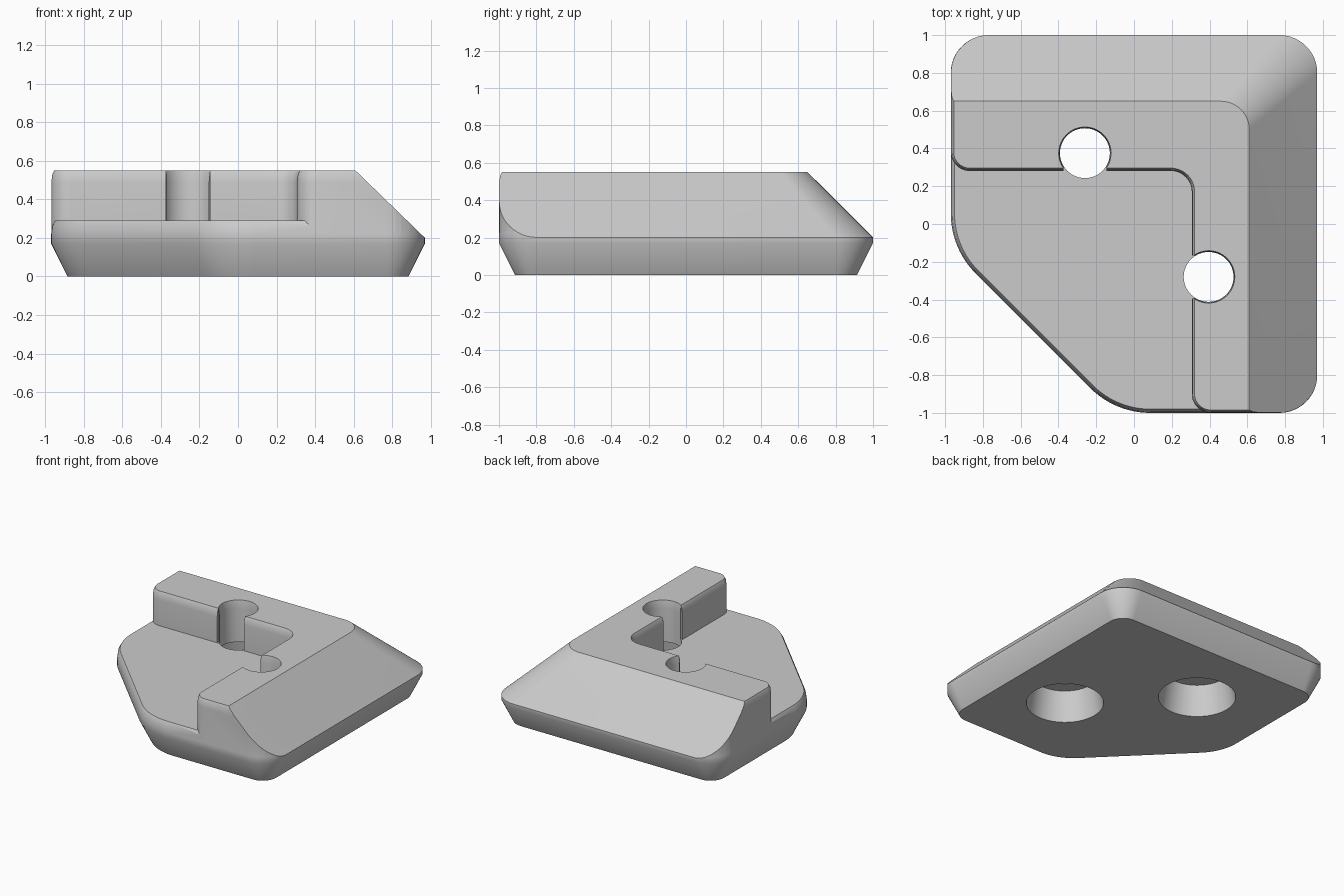
import bpy, bmesh, math
from mathutils import Vector, Matrix

if "Cube" in bpy.data.objects:
    bpy.data.objects.remove(bpy.data.objects["Cube"])

grey = bpy.data.materials.new("plain_grey")
grey.use_nodes = True
COLOUR = (0.6, 0.6, 0.6, 1)
grey.diffuse_color = COLOUR
grey.node_tree.nodes["Principled BSDF"].inputs["Base Color"].default_value = COLOUR


def rounded(corners, inset=0.0, steps=12):
    """Counter-clockwise polygon of (x, y, radius), inset and with filleted corners."""
    ring, n = [], len(corners)
    pts = [Vector(c[:2]) for c in corners]
    for i, p in enumerate(pts):
        e1 = (p - pts[i - 1]).normalized()
        e2 = (pts[(i + 1) % n] - p).normalized()
        n1, n2 = Vector((-e1.y, e1.x)), Vector((-e2.y, e2.x))
        turn = math.atan2(e1.x * e2.y - e1.y * e2.x, e1.dot(e2))
        side = 1 if turn > 0 else -1
        r = max(corners[i][2] - side * inset, 0.002)
        miter = (n1 + n2) / (1 + n1.dot(n2))
        centre = p + miter * (inset + side * r)
        for k in range(steps + 1):
            ring.append(centre + Matrix.Rotation(turn * k / steps, 2) @ (-n1 * side * r))
    return ring


def circle(cx, cy, r, steps=64):
    return [Vector((cx + r * math.cos(a), cy + r * math.sin(a)))
            for a in (math.tau * k / steps for k in range(steps))]


def loft(name, levels):
    """Solid through (z, ring) levels of equal vertex count."""
    bm = bmesh.new()
    rows = [[bm.verts.new((v.x, v.y, z)) for v in ring] for z, ring in levels]
    n = len(rows[0])
    for low, high in zip(rows, rows[1:]):
        for i in range(n):
            j = (i + 1) % n
            bm.faces.new((low[i], low[j], high[j], high[i]))
    bm.faces.new(rows[0][::-1])
    bm.faces.new(rows[-1])
    mesh = bpy.data.meshes.new(name)
    bm.to_mesh(mesh)
    bm.free()
    mesh.materials.append(grey)
    obj = bpy.data.objects.new(name, mesh)
    bpy.context.collection.objects.link(obj)
    return obj


def combine(target, other, operation):
    mod = target.modifiers.new(operation, "BOOLEAN")
    mod.operation, mod.solver, mod.object = operation, "EXACT", other
    bpy.context.view_layer.objects.active = target
    bpy.ops.object.modifier_apply(modifier=mod.name)
    bpy.data.objects.remove(other)


# Base plate with a cut corner, tapered underside and eased ledge edge
plate = [(0.97, -1, 0.2), (0.97, 1, 0.2), (-0.97, 1, 0.2),
         (-0.97, -0.13, 0.45), (-0.10, -1, 0.45)]
body = loft("corner_block", [(z, rounded(plate, d)) for z, d in
                             ((0, 0.085), (0.17, 0), (0.22, 0), (0.265, 0.006), (0.29, 0.02))])

# Raised corner wall
wall = [(0.97, -1, 0.2), (0.97, 1, 0.2), (-0.97, 1, 0.2),
        (-0.97, 0.28, 0.1), (0.305, 0.28, 0.11), (0.305, -1, 0.1)]
combine(body, loft("corner_wall", [(z, rounded(wall, d)) for z, d in
                                   ((0.2, 0.001), (0.49, 0.001), (0.53, 0.006), (0.55, 0.016))]),
        "UNION")


# Sloped outer sides
def slope(k):
    x, y = 0.61 + 0.361 * k, 0.65 + 0.351 * k
    return (0.55 - 0.35 * k,
            rounded([(-3, -3, 0.1), (x, -3, 0.1), (x, y, 0.15 + 0.055 * k), (-3, y, 0.1)]))


combine(body, loft("slope_envelope", [slope(1.9), slope(-0.15)]), "INTERSECT")

# Screw holes, counterbored from below, with blunted openings through the wall
for cx, cy, dx, dy in ((-0.26, 0.375, 0, -1), (0.395, -0.28, -1, 0)):
    combine(body, loft("screw_hole", [(z, circle(cx, cy, r)) for z, r in
                                      ((-0.1, 0.132), (0.49, 0.132), (0.53, 0.135), (0.6, 0.148))]),
            "DIFFERENCE")
    combine(body, loft("counterbore", [(-0.05, circle(cx, cy, 0.278)),
                                       (0.23, circle(cx, cy, 0.232))]), "DIFFERENCE")
    mx, my = cx + dx * 0.1, cy + dy * 0.1
    hx, hy = (0.114, 0.024) if dx == 0 else (0.024, 0.114)
    opening = [(mx - hx, my - hy, 0), (mx + hx, my - hy, 0),
               (mx + hx, my + hy, 0), (mx - hx, my + hy, 0)]
    combine(body, loft("opening", [(z, rounded(opening, 0, 1)) for z in (0.291, 0.7)]),
            "DIFFERENCE")

bpy.ops.object.select_all(action="DESELECT")
body.select_set(True)
bpy.context.view_layer.objects.active = body
bpy.ops.object.shade_smooth_by_angle(angle=math.radians(30))
